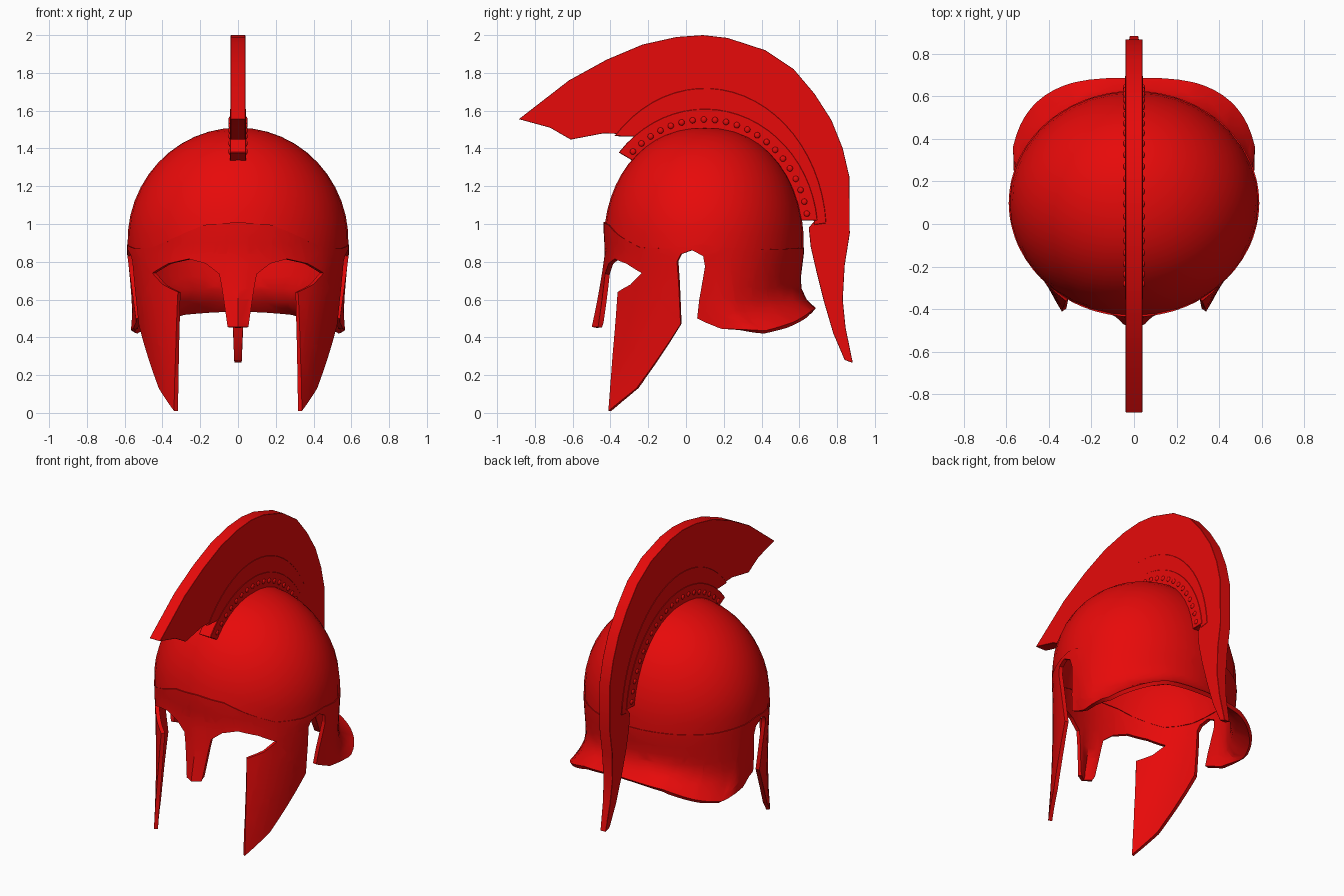
import bpy, bmesh, math
from mathutils import Vector
from mathutils.geometry import delaunay_2d_cdt

if "Cube" in bpy.data.objects:
    bpy.data.objects.remove(bpy.data.objects["Cube"])

red = bpy.data.materials.new("red")
red.diffuse_color = (0.8, 0.003, 0.003, 1)
red.use_nodes = True
red.node_tree.nodes["Principled BSDF"].inputs["Base Color"].default_value = red.diffuse_color
CY = 0.1  # centre of the bowl in y


def finish(name, bm, angle=35, mods=()):
    me = bpy.data.meshes.new(name)
    bm.to_mesh(me)
    bm.free()
    ob = bpy.data.objects.new(name, me)
    bpy.context.collection.objects.link(ob)
    me.materials.append(red)
    for kind, props in mods:
        m = ob.modifiers.new(kind, kind)
        for k, v in props.items():
            setattr(m, k, v)
    bpy.ops.object.select_all(action='DESELECT')
    ob.select_set(True)
    bpy.context.view_layer.objects.active = ob
    bpy.ops.object.convert(target='MESH')
    bpy.ops.object.shade_smooth_by_angle(angle=math.radians(angle))
    return ob


def clamp(v):
    return max(0.0, min(1.0, v))


def lerp_table(table, u):
    for (a, p), (b, q) in zip(table, table[1:]):
        if u <= b:
            return p + (q - p) * clamp((u - a) / (b - a))
    return table[-1][1]


SOLID = ('SOLIDIFY', {'thickness': 0.025, 'offset': -1})

# Half outline of the lower shell as (angle from front in degrees, height)
neck_edge = [(86, 0.5), (97, 0.445), (114, 0.435), (136, 0.48), (160, 0.54), (180, 0.555)]
brow_seam = [(0, 1.01), (18, 0.995), (33, 0.935), (50, 0.875), (68, 0.87), (88, 0.892),
             (101, 0.875), (125, 0.865), (180, 0.875)]
ear_gap = [(87, 0.6), (90, 0.77), (89, 0.83), (82.5, 0.862), (76, 0.84), (74, 0.8), (75.5, 0.68)]
cheek = [(77.5, 0.47), (58, 0.13), (45, 0.01), (39.8, 0.3), (34.6, 0.64)]
eye = [(44.8, 0.68), (52.2, 0.74), (39.5, 0.79), (26.5, 0.815), (17, 0.79), (10, 0.735)]
nose = [(9, 0.68), (5.9, 0.455), (0, 0.455)]
UNIT = 90  # degrees per unit in the flat pattern

# Bowl: rounded cap whose rim follows the brow seam
bm = bmesh.new()
COLS, ROWS = 36, 12
rings = []
for r in range(ROWS):
    ring = []
    for c in range(COLS):
        a = 2 * math.pi * c / COLS
        u = math.degrees(a if a <= math.pi else 2 * math.pi - a)
        low = math.asin((lerp_table(brow_seam, u) - 0.006 - 0.91) / 0.6)
        p = low + (math.pi / 2 - low) * r / ROWS
        ry = 0.535 if u < 90 else 0.523
        ring.append(bm.verts.new((0.585 * math.cos(p) * math.sin(a),
                                  CY - ry * math.cos(p) ** 0.9 * math.cos(a),
                                  0.91 + 0.6 * math.sin(p))))
    rings.append(ring)
top = bm.verts.new((0, CY, 1.51))
for c in range(COLS):
    n = (c + 1) % COLS
    for lo, hi in zip(rings, rings[1:]):
        bm.faces.new((lo[c], lo[n], hi[n], hi[c]))
    bm.faces.new((rings[-1][c], rings[-1][n], top))
finish("bowl", bm, mods=[SOLID])


# Lower shell: flat pattern wrapped round the head
def wrap(u, z):
    d = max(0.0, 0.85 - z)
    s, c = max(0.0, math.sin(math.radians(u))), math.cos(math.radians(u))
    rx = 0.588 - 0.13 * d
    if u <= 90:
        ridge = 0.03 * clamp(u / 6) * clamp((25 - u) / 10) * clamp(d / 0.39)
        ry = 0.529 + 0.007 * clamp((z - 0.85) / 0.1) + 0.13 * d + 0.12 * d * d - ridge
        return Vector((rx * s, CY - ry * c, z))
    # flared, squarer neck guard
    b = clamp((u - 90) / 15)
    f = b * clamp((lerp_table(neck_edge, u) + 0.2 - z) / 0.2) ** 3
    e = 1 - 0.35 * f
    rx += 0.1 * d * b + 0.01 * f
    return Vector((rx * s ** e, CY + (0.525 - 0.13 * d + 0.1 * f) * abs(c) ** e, z))


outline = brow_seam + neck_edge[::-1] + ear_gap + cheek + eye + nose
flat = [Vector((u / UNIT, z)) for u, z in outline]
pts, _, tris, *_ = delaunay_2d_cdt(flat, [], [list(range(len(flat)))[::-1]], 1, 1e-6)
bm = bmesh.new()
bv = [bm.verts.new((p.x, 0, p.y)) for p in pts]
for t in tris:
    bm.faces.new([bv[i] for i in t])
cuts = [((i * 6 / UNIT, 0, 0), (1, 0, 0)) for i in range(1, 30)]
cuts += [((0, 0, i * 0.06), (0, 0, 1)) for i in range(1, 17)]
for co, no in cuts:
    bmesh.ops.bisect_plane(bm, geom=bm.verts[:] + bm.edges[:] + bm.faces[:],
                           plane_co=co, plane_no=no, dist=1e-5)
bmesh.ops.remove_doubles(bm, verts=bm.verts[:], dist=0.002)
for v in bm.verts:
    v.co = wrap(v.co.x * UNIT, v.co.z)
bm.normal_update()
out = sum(f.normal.dot(f.calc_center_median() - Vector((0, CY, f.calc_center_median().z)))
          * f.calc_area() for f in bm.faces)
if out < 0:
    bmesh.ops.reverse_faces(bm, faces=bm.faces[:])
finish("face_and_neck_guard", bm, mods=[
    ('MIRROR', {'use_axis': (True, False, False), 'merge_threshold': 0.0005}), SOLID])


# Crest parts: side outlines extruded across x
def arc(ry, rz, a0, a1, n=24):
    angles = [math.radians(a0 + (a1 - a0) * i / n) for i in range(n + 1)]
    return [(CY + ry * math.cos(a), 0.95 + rz * math.sin(a)) for a in angles]


def plate(name, pts, half, bevel=0.003, taper=False):
    bm = bmesh.new()
    f = bm.faces.new([bm.verts.new((-half, y, z)) for y, z in pts])
    ext = bmesh.ops.extrude_face_region(bm, geom=[f])['geom']
    bmesh.ops.translate(bm, vec=(2 * half, 0, 0),
                        verts=[g for g in ext if isinstance(g, bmesh.types.BMVert)])
    if taper:
        for v in bm.verts:
            if v.co.y > 0.5:
                v.co.x *= 0.5 + 0.5 * clamp((v.co.z - 0.27) / 0.45)
    bmesh.ops.recalc_face_normals(bm, faces=bm.faces[:])
    return finish(name, bm, mods=[('BEVEL', {'width': bevel, 'segments': 1})])


plume_top = [(-0.885, 1.555), (-0.62, 1.76), (-0.42, 1.87), (-0.23, 1.95), (-0.05, 1.99),
             (0.09, 2.0), (0.22, 1.985), (0.42, 1.92), (0.57, 1.82), (0.68, 1.69),
             (0.77, 1.55), (0.83, 1.4), (0.865, 1.25), (0.867, 0.95), (0.84, 0.78),
             (0.83, 0.6), (0.845, 0.45), (0.883, 0.265)]
plume_tail = [(0.84, 0.28), (0.78, 0.42), (0.73, 0.59), (0.69, 0.75), (0.66, 0.88), (0.65, 0.98)]
plume_front = [(-0.437, 1.48), (-0.61, 1.447), (-0.72, 1.51)]
plate("plume", plume_top + plume_tail + arc(0.585, 0.655, 6, 127) + plume_front, 0.039,
      bevel=0.0015, taper=True)
plate("plume_band", arc(0.645, 0.77, 4, 138) + arc(0.58, 0.64, 127, 4), 0.041)
plate("crest_holder", arc(0.60, 0.66, 6, 139.5) + arc(0.50, 0.55, 137, 7), 0.043)

# Rivets along both sides of the holder
bm = bmesh.new()
for y, z in arc(0.548, 0.603, 10, 134, 20):
    for x in (-0.043, 0.043):
        ball = bmesh.ops.create_uvsphere(bm, u_segments=10, v_segments=8, radius=0.016)['verts']
        for v in ball:
            v.co.x *= 0.5
        bmesh.ops.translate(bm, vec=(x, y, z), verts=ball)
finish("rivets", bm, 60)
